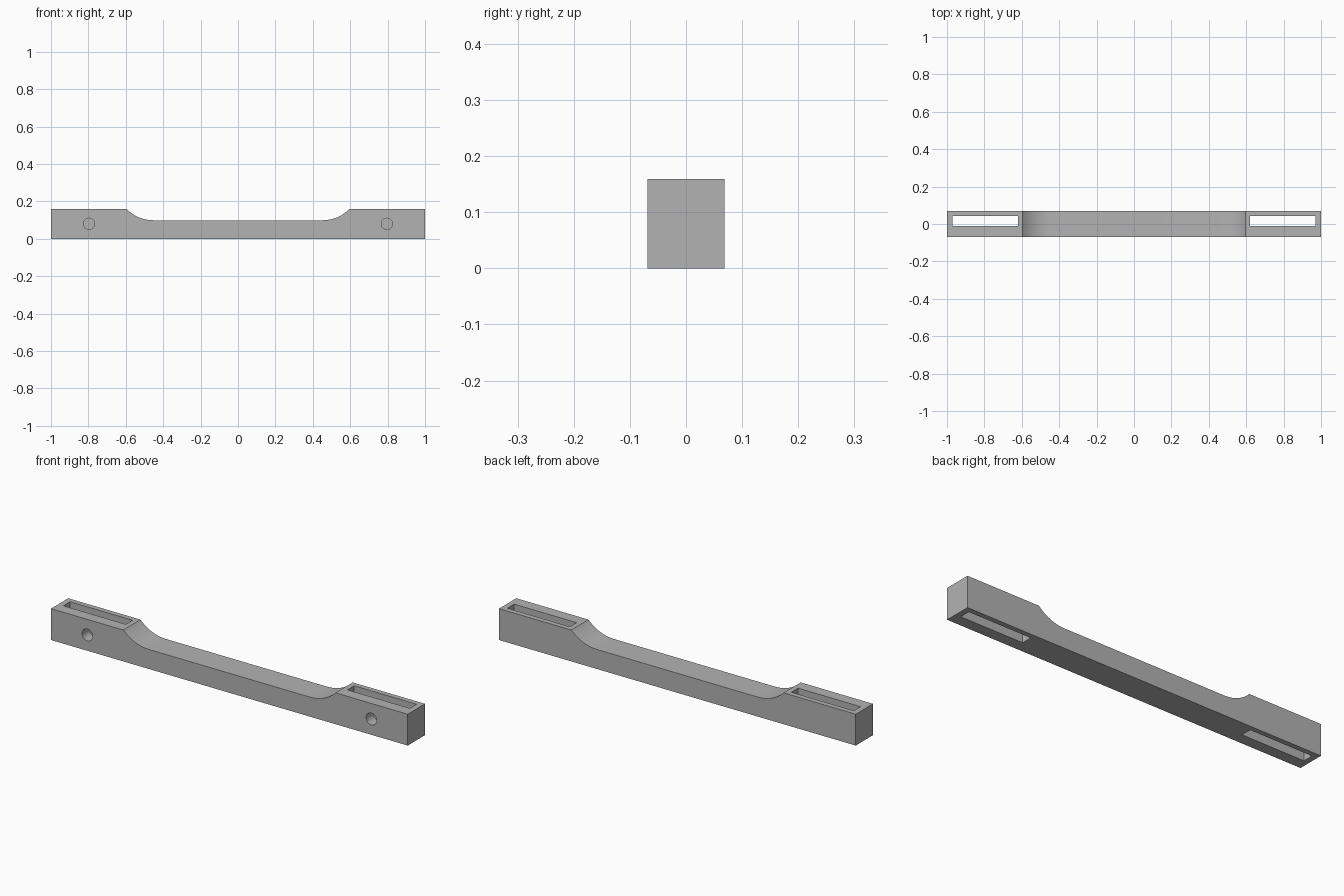
import bpy, bmesh, math
from mathutils import Matrix

if "Cube" in bpy.data.objects:
    bpy.data.objects.remove(bpy.data.objects["Cube"])

HALF_DEPTH = 0.069
TOP, WAIST = 0.159, 0.099      # end block height, thin middle height
SHOULDER, RADIUS = 0.595, 0.2  # inner edge of the end block, fillet radius

grey = bpy.data.materials.new("plain grey")
grey.use_nodes = True
color = (0.45, 0.45, 0.45, 1)
grey.diffuse_color = color
grey.node_tree.nodes["Principled BSDF"].inputs["Base Color"].default_value = color


def finish(bm, name):
    bmesh.ops.recalc_face_normals(bm, faces=bm.faces)
    mesh = bpy.data.meshes.new(name)
    bm.to_mesh(mesh)
    bm.free()
    mesh.materials.append(grey)
    obj = bpy.data.objects.new(name, mesh)
    bpy.context.collection.objects.link(obj)
    return obj


# Handle bar: side profile with curved shoulders, extruded through the depth
sweep = math.acos(1 - (TOP - WAIST) / RADIUS)
center = SHOULDER - RADIUS * math.sin(sweep)
steps = 20
right_side = [(1, 0), (1, TOP)]
for i in range(steps + 1):
    a = sweep * (1 - i / steps)
    right_side.append((center + RADIUS * math.sin(a),
                       WAIST + RADIUS * (1 - math.cos(a))))
profile = right_side + [(-x, z) for x, z in reversed(right_side)]

bm = bmesh.new()
face = bm.faces.new([bm.verts.new((x, -HALF_DEPTH, z)) for x, z in profile])
side = bmesh.ops.extrude_face_region(bm, geom=[face])["geom"]
bmesh.ops.translate(bm, vec=(0, 2 * HALF_DEPTH, 0),
                    verts=[v for v in side if isinstance(v, bmesh.types.BMVert)])
bar = finish(bm, "handle_bar")


def cut(cutter):
    cutter.hide_render = True
    mod = bar.modifiers.new("cut", "BOOLEAN")
    mod.operation = "DIFFERENCE"
    mod.solver = "EXACT"
    mod.object = cutter
    bpy.context.view_layer.objects.active = bar
    bpy.ops.object.modifier_apply(modifier=mod.name)
    bpy.data.objects.remove(cutter)


for s in (-1, 1):
    # Vertical slot right through each end block
    bm = bmesh.new()
    bmesh.ops.create_cube(bm, size=1, matrix=Matrix.Translation((s * 0.796, 0.016, 0.08))
                          @ Matrix.Diagonal((0.35, 0.054, 0.4, 1)))
    cut(finish(bm, "slot_cutter"))
    # Round screw hole from the front face into the slot
    bm = bmesh.new()
    bmesh.ops.create_cone(bm, cap_ends=True, segments=32, radius1=0.03, radius2=0.03,
                          depth=0.1, matrix=Matrix.Translation((s * 0.796, -0.05, 0.08))
                          @ Matrix.Rotation(math.pi / 2, 4, "X"))
    cut(finish(bm, "hole_cutter"))

# Smooth the fillets and holes, keep the corners crisp
bpy.ops.object.select_all(action="DESELECT")
bar.select_set(True)
bpy.context.view_layer.objects.active = bar
bpy.ops.object.shade_smooth_by_angle(angle=math.radians(30))
